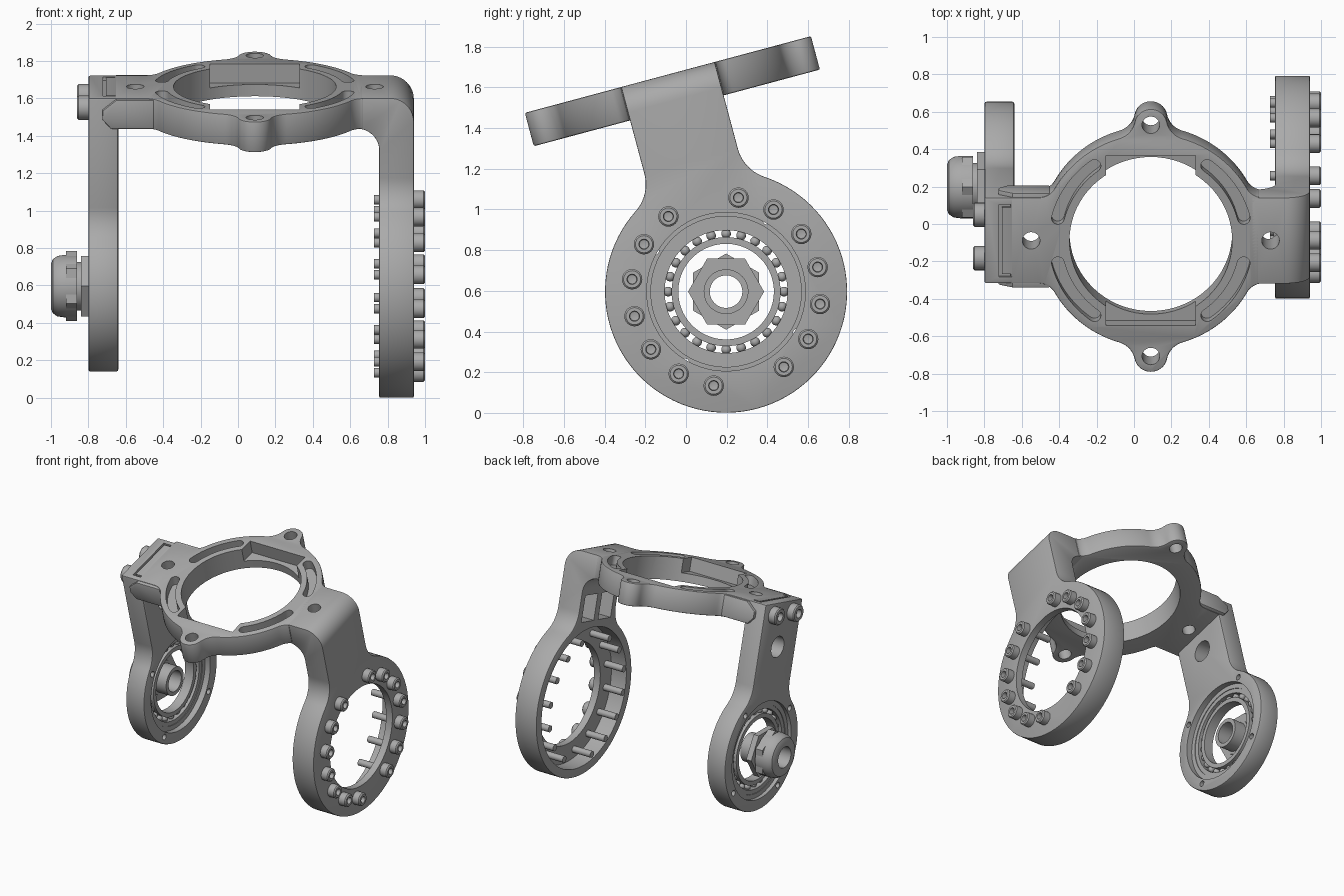
import bpy, bmesh
from math import sin, cos, pi, radians, sqrt, atan2
from mathutils import Vector, Matrix

cube = bpy.data.objects.get("Cube")
if cube:
    bpy.data.objects.remove(cube, do_unlink=True)

grey = bpy.data.materials.new("machined_grey")
grey.use_nodes = True
grey.diffuse_color = (0.4, 0.4, 0.4, 1)
grey.node_tree.nodes["Principled BSDF"].inputs["Base Color"].default_value = (0.4, 0.4, 0.4, 1)

parts = []
TOP, BOTTOM, HALF = 1.105, 0.935, 0.238   # plate heights and neck half width
RING_X = 0.09                             # centre of the top ring


# ---------- helpers ----------
def make(name, bm):
    bmesh.ops.recalc_face_normals(bm, faces=bm.faces[:])
    mesh = bpy.data.meshes.new(name)
    bm.to_mesh(mesh)
    bm.free()
    mesh.materials.append(grey)
    ob = bpy.data.objects.new(name, mesh)
    bpy.context.scene.collection.objects.link(ob)
    parts.append(ob)
    return ob


def place(axis, p, d):
    return {"x": (d, p[0], p[1]), "y": (p[0], d, p[1]), "z": (p[0], p[1], d)}[axis]


def prism(name, pts, axis, lo, hi):
    bm = bmesh.new()
    low = [bm.verts.new(place(axis, p, lo)) for p in pts]
    high = [bm.verts.new(place(axis, p, hi)) for p in pts]
    bm.faces.new(low)
    bm.faces.new(high)
    for i in range(len(pts)):
        j = (i + 1) % len(pts)
        bm.faces.new((low[i], low[j], high[j], high[i]))
    return make(name, bm)


def arc(cx, cy, r, a0, a1, n=12):
    return [(cx + r * cos(a0 + (a1 - a0) * i / n), cy + r * sin(a0 + (a1 - a0) * i / n))
            for i in range(n + 1)]


def circle(cx, cy, r, n=32, turn=0.0):
    return arc(cx, cy, r, turn, turn + 2 * pi, n)[:-1]


def box(cx, cy, w, h):
    return [(cx - w, cy - h), (cx + w, cy - h), (cx + w, cy + h), (cx - w, cy + h)]


def rounded(corners):
    out = []
    for i, (x, y, r) in enumerate(corners):
        p = Vector((x, y))
        if not r:
            out.append((x, y))
            continue
        d1 = (Vector(corners[i - 1][:2]) - p).normalized()
        d2 = (Vector(corners[(i + 1) % len(corners)][:2]) - p).normalized()
        c = p + (d1 + d2) * r
        for k in range(11):
            t = k * pi / 20
            out.append(tuple(c - d2 * r * cos(t) - d1 * r * sin(t)))
    return out


def lathe(name, profile, centre=(0, 0), steps=32):
    """Revolve (x, radius) points about an axis along x."""
    bm = bmesh.new()
    vs = [bm.verts.new((x, r + centre[0], centre[1])) for x, r in profile]
    es = [bm.edges.new((vs[i], vs[(i + 1) % len(vs)])) for i in range(len(vs))]
    bmesh.ops.spin(bm, geom=vs + es, cent=(0, *centre), axis=(1, 0, 0),
                   angle=2 * pi, steps=steps)
    bmesh.ops.remove_doubles(bm, verts=bm.verts[:], dist=1e-5)
    return make(name, bm)


def apply(ob, mod):
    bpy.context.view_layer.objects.active = ob
    bpy.ops.object.modifier_apply(modifier=mod.name)


def boolean(ob, cutters, operation="DIFFERENCE"):
    for c in cutters:
        mod = ob.modifiers.new("cut", "BOOLEAN")
        mod.operation, mod.solver, mod.object = operation, "EXACT", c
        apply(ob, mod)
        parts.remove(c)
        bpy.data.objects.remove(c, do_unlink=True)


def bevel(ob, width=0.011):
    mod = ob.modifiers.new("edge", "BEVEL")
    mod.width, mod.segments = width, 2
    mod.limit_method, mod.angle_limit = "ANGLE", radians(40)
    apply(ob, mod)


def shoulder(R, f):
    """Fillet from the straight neck edge onto a circle, and the angle it ends at."""
    c = sqrt((R + f) ** 2 - (HALF + f) ** 2)
    phi = atan2(HALF + f, c)
    return arc(c, HALF + f, f, -pi / 2, phi - pi, 10), phi


def arm_outline(R, f, top):
    fillet, phi = shoulder(R, f)
    half = [(top, HALF)] + fillet + arc(0, 0, R, phi, pi, 40)[1:]
    full = half + [(a, -b) for a, b in reversed(half[:-1])]
    return [(b, a) for a, b in full]


# ---------- top ring plate ----------
R, LUG, LUG_R, LUG_F = 0.59, 0.64, 0.088, 0.12
fillet, phi = shoulder(R, 0.1)
ly = ((R + LUG_F) ** 2 - (LUG_R + LUG_F) ** 2 + LUG ** 2) / (2 * LUG)
lx = sqrt((R + LUG_F) ** 2 - ly ** 2)
to_ring = atan2(ly, lx)
to_lug = atan2(LUG - ly, -lx)
quarter = fillet + arc(0, 0, R, phi, to_ring, 20)[1:]
quarter += arc(lx, ly, LUG_F, to_ring - pi, to_lug - (2 * pi if to_lug > 0 else 0), 10)[1:]
quarter += arc(0, LUG, LUG_R, atan2(ly - LUG, lx), pi / 2, 10)[1:]
upper = [(0.67 - RING_X, HALF)] + quarter[1:]
upper = [p for p in upper if p[0] < 0.58] if upper[1][0] > 0.58 else upper
upper = [(0.67 - RING_X, upper[0][1])] + upper
upper += [(-a, b) for a, b in reversed(quarter[:-1])] + [(-0.66 - RING_X, HALF)]
outline = upper + [(a, -b) for a, b in reversed(upper)]
plate = prism("ring_plate", [(a + RING_X, b) for a, b in outline], "z", BOTTOM, TOP)
bevel(plate)
cutters = [prism("bore", circle(RING_X, 0, 0.435, 72), "z", 0.8, 1.2),
           prism("bolt_hole", circle(-0.55, 0, 0.047), "z", 0.8, 1.2)]
for s in (-1, 1):
    cutters.append(prism("lug_hole", circle(RING_X, s * LUG, 0.047), "z", 0.8, 1.2))
    cutters.append(prism("notch", box(RING_X, s * 0.37, 0.24, 0.1), "z", 1.0, 1.2))
for mid in (34, 146, 214, 326):
    a0, a1 = radians(mid - 20), radians(mid + 20)
    m, w = 0.512, 0.034
    slot = arc(RING_X, 0, m + w, a0, a1, 16)
    slot += arc(RING_X + m * cos(a1), m * sin(a1), w, a1, a1 + pi, 8)[1:-1]
    slot += arc(RING_X, 0, m - w, a1, a0, 16)
    slot += arc(RING_X + m * cos(a0), m * sin(a0), w, a0 + pi, a0 + 2 * pi, 8)[1:-1]
    cutters.append(prism("slot", slot, "z", 1.035, 1.2))
boolean(plate, cutters)

# ---------- side cheeks that clasp the clamped arm ----------
cheek = [(-0.45, 1.1), (-0.65, 1.1), (-0.725, 1.04), (-0.725, 0.99), (-0.68, 0.94), (-0.45, 0.94)]
for s, label in ((-1, "front"), (1, "back")):
    bevel(prism(label + "_cheek", cheek, "y", *sorted((s * 0.2, s * 0.262))), 0.006)

# ---------- left arm: large cup bent down from the plate ----------
left_arm = prism("left_arm", arm_outline(0.595, 0.2, 1.3), "x", 0.6, 1.0)
bend = rounded([(0.63, TOP, 0), (0.94, TOP, 0.13), (0.94, -0.7, 0),
                (0.755, -0.7, 0), (0.755, BOTTOM, 0.12), (0.63, BOTTOM, 0)])
boolean(left_arm, [prism("bend", bend, "y", -0.8, 0.8)], "INTERSECT")
bevel(left_arm)
cutters = [prism("cup", circle(0, 0, 0.53, 72), "x", 0.7, 0.885),
           prism("cup_bore", circle(0, 0, 0.39, 72), "x", 0.7, 1.1),
           prism("bolt_hole", circle(0.73, 0, 0.047), "z", 0.86, 1.2)]
for s in (-1, 1):
    cutters.append(prism("pocket", box(s * 0.108, 0.68, 0.08, 0.1), "x", 0.7, 0.87))
boolean(left_arm, cutters)

# ---------- right arm: bearing plate ----------
right_arm = prism("right_arm", arm_outline(0.457, 0.22, TOP), "x", -0.8, -0.64)
bevel(right_arm)
cutters = [prism("seat", circle(0, 0, 0.37, 64), "x", -0.685, -0.5),
           prism("outer_seat", circle(0, 0, 0.37, 64), "x", -0.9, -0.77),
           prism("bearing_bore", circle(0, 0, 0.335, 64), "x", -0.9, -0.5),
           prism("neck_hole", circle(0, 0.77, 0.08), "x", -0.9, -0.5),
           prism("groove", box(-0.715, 0, 0.008, 0.2), "z", 1.085, 1.2)]
for s in (-1, 1):
    cutters.append(prism("side_groove", box(-0.675, s * 0.192, 0.048, 0.008), "z", 1.085, 1.2))
for k in range(4):
    a = pi / 4 + k * pi / 2
    cutters.append(prism("rim_hole", circle(0.405 * cos(a), 0.405 * sin(a), 0.022, 16),
                         "x", -0.9, -0.5))
boolean(right_arm, cutters)

# ---------- bearing ----------
for label, r0, r1 in (("inner", 0.235, 0.268), ("outer", 0.302, 0.338)):
    lathe(label + "_race", [(-0.765, r0), (-0.765, r1), (-0.69, r1), (-0.69, r0)], steps=64)
bm = bmesh.new()
for k in range(24):
    a = k * pi / 12
    spot = Matrix.Translation((-0.727, 0.285 * cos(a), 0.285 * sin(a)))
    bmesh.ops.create_uvsphere(bm, u_segments=12, v_segments=8, radius=0.024, matrix=spot)
make("bearing_balls", bm)

# ---------- cable gland ----------
lathe("gland_body", [(-1.0, 0.08), (-1.0, 0.12), (-0.99, 0.145), (-0.965, 0.162), (-0.92, 0.168),
                     (-0.86, 0.168), (-0.86, 0.13), (-0.79, 0.13), (-0.79, 0.11),
                     (-0.69, 0.11), (-0.69, 0.08)], steps=40)
for label, x0, x1, r, turn in (("cap", -0.92, -0.86, 0.187, 0.0),
                               ("base", -0.84, -0.795, 0.187, pi / 6)):
    nut = prism("gland_" + label + "_nut", circle(0, 0, r, 6, turn + pi / 12), "x", x0, x1)
    boolean(nut, [prism("nut_bore", circle(0, 0, 0.1), "x", -1.1, -0.6)])


# ---------- screws ----------
def screw(name, face, tip, end, r, shaft, centre):
    s = 1 if tip > face else -1
    lathe(name, [(end, 0), (end, shaft), (face, shaft), (face, r), (tip - s * 0.008, r),
                 (tip, r - 0.008), (tip, r * 0.5), (tip - s * 0.035, r * 0.45),
                 (tip - s * 0.04, 0)], centre, 24)


for k in range(16):
    if k % 8 != 4:
        a = k * pi / 8
        screw("ring_screw", 0.94, 1.0, 0.727, 0.05, 0.025, (0.466 * cos(a), 0.466 * sin(a)))
for s in (-1, 1):
    screw("clamp_screw", -0.8, -0.86, -0.66, 0.065, 0.03, (s * 0.12, 1.02))

# ---------- lean the whole bracket back and smooth it ----------
lean = Matrix.Translation((0, 0.197, 0.596)) @ Matrix.Rotation(radians(15), 4, "X")
bpy.ops.object.select_all(action="DESELECT")
for ob in parts:
    ob.matrix_world = lean
    ob.select_set(True)
bpy.context.view_layer.objects.active = plate
bpy.ops.object.shade_smooth_by_angle(angle=radians(30))
